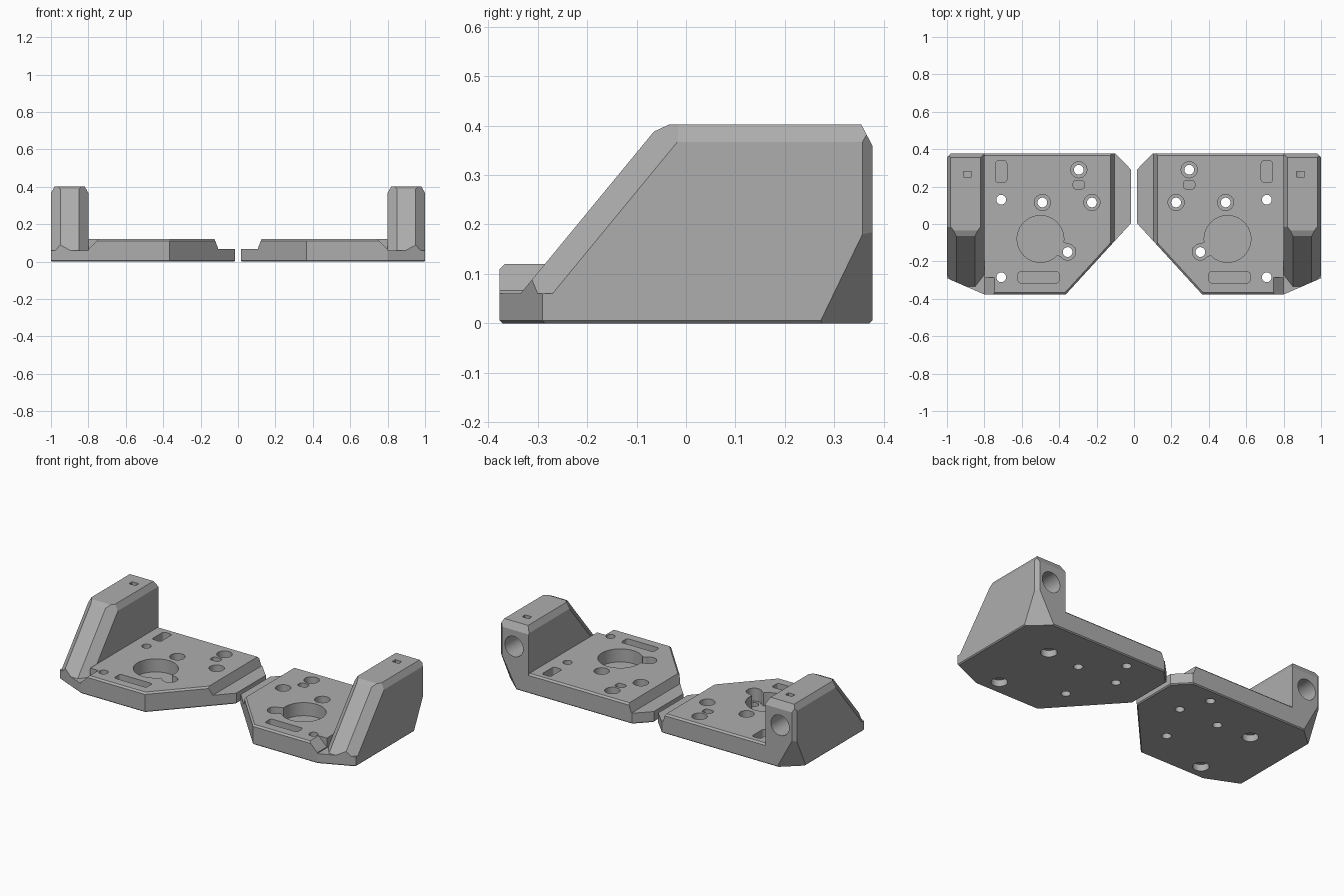
import bpy, bmesh, math
from mathutils import Vector, Matrix

cube = bpy.data.objects.get("Cube")
if cube:
    bpy.data.objects.remove(cube, do_unlink=True)

GREY = (0.42, 0.42, 0.42, 1)
mat = bpy.data.materials.new("light_grey_plastic")
mat.use_nodes = True
mat.diffuse_color = GREY
mat.node_tree.nodes["Principled BSDF"].inputs["Base Color"].default_value = GREY


def make_object(name, bm):
    bmesh.ops.recalc_face_normals(bm, faces=bm.faces)
    mesh = bpy.data.meshes.new(name)
    bm.to_mesh(mesh)
    bm.free()
    mesh.materials.append(mat)
    obj = bpy.data.objects.new(name, mesh)
    bpy.context.collection.objects.link(obj)
    return obj


def prism(points, depth):
    """Closed solid: polygon of 3D points swept along depth."""
    bm = bmesh.new()
    face = bm.faces.new([bm.verts.new(p) for p in points])
    ext = bmesh.ops.extrude_face_region(bm, geom=[face], use_keep_orig=True)
    moved = [g for g in ext["geom"] if isinstance(g, bmesh.types.BMVert)]
    bmesh.ops.translate(bm, verts=moved, vec=depth)
    bmesh.ops.recalc_face_normals(bm, faces=bm.faces)
    return bm


def slice_off(bm, point, normal):
    """Remove everything on the normal side of a plane and cap it."""
    geom = bm.verts[:] + bm.edges[:] + bm.faces[:]
    res = bmesh.ops.bisect_plane(bm, geom=geom, dist=1e-5, plane_co=point,
                                 plane_no=Vector(normal).normalized(), clear_outer=True)
    edges = [g for g in res["geom_cut"] if isinstance(g, bmesh.types.BMEdge) and g.is_boundary]
    if edges:
        bmesh.ops.edgenet_fill(bm, edges=edges)
    bmesh.ops.recalc_face_normals(bm, faces=bm.faces)


def cylinder(x, y, z0, z1, r, along_y=False):
    bm = bmesh.new()
    bmesh.ops.create_cone(bm, cap_ends=True, segments=48, radius1=r, radius2=r, depth=z1 - z0)
    bmesh.ops.translate(bm, verts=bm.verts, vec=(0, 0, (z0 + z1) / 2))
    if along_y:
        bmesh.ops.rotate(bm, verts=bm.verts, matrix=Matrix.Rotation(-math.pi / 2, 3, "X"))
        bmesh.ops.translate(bm, verts=bm.verts, vec=(x, 0, y))
    else:
        bmesh.ops.translate(bm, verts=bm.verts, vec=(x, y, 0))
    return bm


def slot(x, y, w, d, z0, z1, r=0.015, turn=0):
    """Rounded rectangular pocket."""
    pts = []
    for i, (sx, sy) in enumerate(((1, 1), (-1, 1), (-1, -1), (1, -1))):
        for k in range(5):
            a = (i + k / 4) * math.pi / 2
            pts.append(Vector((sx * (w / 2 - r) + r * math.cos(a),
                               sy * (d / 2 - r) + r * math.sin(a), 0)))
    rot = Matrix.Rotation(turn, 3, "Z")
    return prism([rot @ p + Vector((x, y, z0)) for p in pts], (0, 0, z1 - z0))


def carve(obj, cutters):
    """Subtract every cutter solid and bake the result."""
    helpers = []
    for bm in cutters:
        helper = make_object("cutter", bm)
        helper.hide_render = True
        mod = obj.modifiers.new("cut", "BOOLEAN")
        mod.operation, mod.solver, mod.object = "DIFFERENCE", "EXACT", helper
        helpers.append(helper)
    bpy.context.view_layer.update()
    deps = bpy.context.evaluated_depsgraph_get()
    baked = bpy.data.meshes.new_from_object(obj.evaluated_get(deps))
    obj.modifiers.clear()
    obj.data = baked
    for h in helpers:
        bpy.data.objects.remove(h, do_unlink=True)


def corner_cut(bm):
    """Sloped cut at the lower outer back corner."""
    a, b, c = Vector((1, 0.27, 0)), Vector((0.88, 0.377, 0)), Vector((1, 0.357, 0.18))
    n = (b - a).cross(c - a)
    slice_off(bm, a, n if n.x > 0 else -n)


TOP, LEDGE, BACK, FRONT = 0.12, 0.06, 0.377, -0.377

# Plate: stepped section swept front to back, then trimmed to its outline
section = [(0.015, 0), (1, 0), (1, LEDGE), (0.8, LEDGE), (0.8, TOP),
           (0.125, TOP), (0.105, 0.066), (0.015, 0.066)]
bm = prism([(x, -0.5, z) for x, z in section], (0, 1, 0))
outline = [(1, -0.29), (1, BACK), (0.1, BACK), (0.015, 0.29),
           (0.015, 0.005), (0.365, FRONT), (0.8, FRONT)]
for i, (x, y) in enumerate(outline):
    nx, ny = outline[(i + 1) % len(outline)]
    out = Vector((ny - y, x - nx, 0)).normalized()
    slice_off(bm, (x, y, 0), out)
    slice_off(bm, (x, y, 0.006), out - Vector((0, 0, 1)))
    slice_off(bm, (x, y, TOP - 0.01), out + Vector((0, 0, 1)))
slice_off(bm, (0.98, BACK, 0), (1, 1, 0))
corner_cut(bm)
plate = make_object("left_plate", bm)

# Plate pockets and holes
cutters = [
    cylinder(0.5, -0.08, 0.04, 0.2, 0.125),
    slot(0.39, -0.133, 0.14, 0.075, 0.04, 0.2, 0.01, math.radians(25)),
    slot(0.71, 0.28, 0.06, 0.115, 0.05, 0.2),
    slot(0.51, -0.285, 0.22, 0.06, 0.05, 0.2),
    slot(0.295, 0.21, 0.06, 0.045, 0.05, 0.2),
    prism([(0.745, -0.5, TOP), (0.8, -0.5, LEDGE + 0.006), (0.82, -0.5, LEDGE + 0.006),
           (0.82, -0.5, 0.2), (0.745, -0.5, 0.2)], (0, 0.215, 0)),
]
for x, y in ((0.295, 0.29), (0.225, 0.115), (0.49, 0.115), (0.355, -0.15)):
    cutters += [cylinder(x, y, 0.041, 0.2, 0.043), cylinder(x, y, -0.1, 0.1, 0.026)]
for x, y in ((0.71, 0.13), (0.71, -0.285)):
    cutters += [cylinder(x, y, -0.1, 0.04, 0.045), cylinder(x, y, -0.1, 0.2, 0.026)]
carve(plate, cutters)

# Upright wall: side profile swept across, then chamfered
profile = [(-0.335, LEDGE), (-0.065, 0.388), (-0.035, 0.402), (0.355, 0.402),
           (BACK, 0.36), (BACK, LEDGE)]
bm = prism([(0.8, y, z) for y, z in profile], (0.2, 0, 0))
slope = Vector((0, -0.328, 0.27)).normalized()
for side in (1, -1):
    edge = 0.9 + side * 0.1
    across = Vector((side, 0, 0))
    slice_off(bm, (edge - side * 0.05, -0.335, LEDGE), slope + across)
    slice_off(bm, (edge - side * 0.02, 0, 0.402), across * 0.035 + Vector((0, 0, 0.02)))
slice_off(bm, (1, -0.29, 0), (0.087, -0.2, 0))
slice_off(bm, (0.98, BACK, 0), (1, 1, 0))
corner_cut(bm)
wall = make_object("left_wall", bm)

# Rod bore from the back and nut slot from the top
carve(wall, [cylinder(0.9, 0.26, 0.0, 0.5, 0.062, along_y=True),
             slot(0.89, 0.265, 0.045, 0.03, 0.3, 0.5, 0.003)])

# Mirrored right half
parts = [plate, wall]
for obj in (plate, wall):
    twin = obj.copy()
    twin.data = obj.data.copy()
    twin.name = obj.name.replace("left", "right")
    twin.data.transform(Matrix.Scale(-1, 4, (1, 0, 0)))
    twin.data.flip_normals()
    bpy.context.collection.objects.link(twin)
    parts.append(twin)

bpy.ops.object.select_all(action="DESELECT")
for obj in parts:
    obj.select_set(True)
bpy.context.view_layer.objects.active = plate
bpy.ops.object.shade_smooth_by_angle(angle=math.radians(12))
